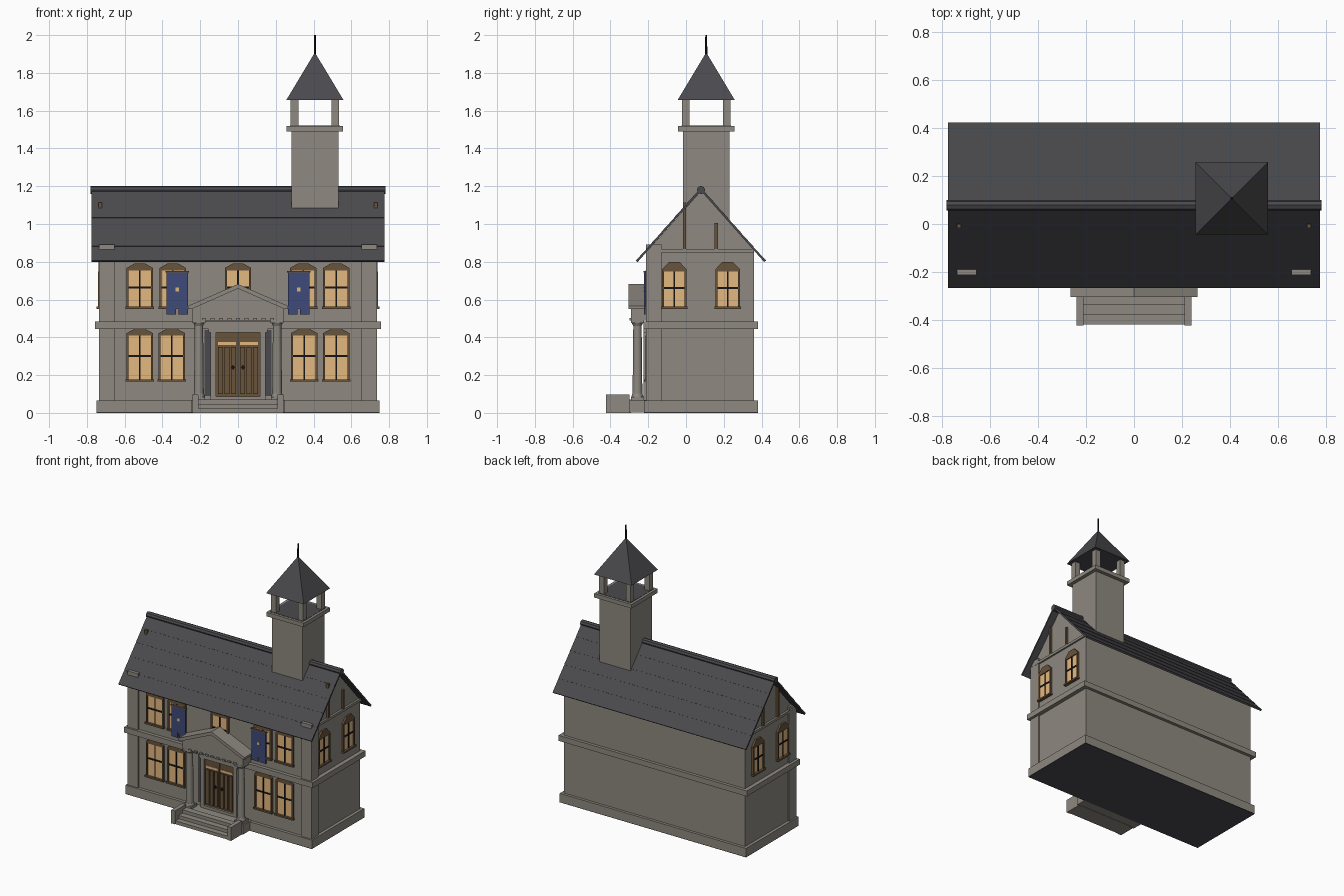
import bpy, bmesh, math
from mathutils import Matrix

if "Cube" in bpy.data.objects:
    bpy.data.objects.remove(bpy.data.objects["Cube"])


def mat(name, r, g, b):
    lin = [((c / 255 + 0.055) / 1.055) ** 2.4 for c in (r, g, b)]
    m = bpy.data.materials.new(name)
    m.diffuse_color = (*lin, 1)
    m.use_nodes = True
    m.node_tree.nodes["Principled BSDF"].inputs["Base Color"].default_value = m.diffuse_color
    return m


STONE = mat("grey_stone", 142, 137, 128)
SLATE = mat("dark_slate", 74, 73, 77)
WOOD = mat("brown_wood", 104, 83, 59)
GLOW = mat("warm_glass", 228, 184, 128)
BLACK = mat("black_iron", 20, 20, 22)
BLUE = mat("blue_cloth", 62, 74, 120)
GOLD = mat("pale_gold", 215, 185, 120)

WX, WF, WB = 0.726, -0.2, 0.36      # wall half width, front and back

# Maps from (u along the wall, v up, d outward) to world space
def front(u, v, d): return (u, WF - d, v)
def right(u, v, d): return (WX + d, u, v)
def left(u, v, d): return (-WX - d, u, v)
def along_x(u, v, d): return (d, u, v)


def finish(name, bm, m):
    bmesh.ops.recalc_face_normals(bm, faces=bm.faces)
    me = bpy.data.meshes.new(name)
    bm.to_mesh(me)
    bm.free()
    me.materials.append(m)
    ob = bpy.data.objects.new(name, me)
    bpy.context.collection.objects.link(ob)
    return ob


def prism(name, pts, d0, d1, m, place):
    bm = bmesh.new()
    a = [bm.verts.new(place(u, v, d0)) for u, v in pts]
    b = [bm.verts.new(place(u, v, d1)) for u, v in pts]
    bm.faces.new(a)
    bm.faces.new(b[::-1])
    n = len(pts)
    for i in range(n):
        bm.faces.new((a[i], b[i], b[(i + 1) % n], a[(i + 1) % n]))
    return finish(name, bm, m)


def slab(name, u0, u1, v0, v1, d0, d1, m, place):
    return prism(name, [(u0, v0), (u1, v0), (u1, v1), (u0, v1)], d0, d1, m, place)


def box(name, x0, x1, y0, y1, z0, z1, m):
    return slab(name, y0, y1, z0, z1, x0, x1, m, along_x)


def cone(name, x, y, z0, z1, r0, r1, m, sides=16, turn=0.0):
    bm = bmesh.new()
    bmesh.ops.create_cone(bm, cap_ends=True, segments=sides, radius1=r0, radius2=r1, depth=z1 - z0,
                          matrix=Matrix.Translation((x, y, (z0 + z1) / 2)) @ Matrix.Rotation(turn, 4, 'Z'))
    ob = finish(name, bm, m)
    if sides > 8:
        for p in ob.data.polygons:
            p.use_smooth = len(p.vertices) == 4
    return ob


def window(place, c, z0, spring, top, w):
    h = w / 2
    slab("window_glass", c - h, c + h, z0, spring + 0.005, 0, 0.006, GLOW, place)
    for s in (-1, 1):
        slab("window_jamb", c + s * h, c + s * (h + 0.011), z0, spring, 0, 0.014, WOOD, place)
    k = h + 0.011
    prism("window_arch", [(c - k, spring), (c + k, spring), (c + k, spring + 0.012), (c + h * 0.5, top),
                          (c - h * 0.5, top), (c - k, spring + 0.012)], 0, 0.013, WOOD, place)
    slab("window_sill", c - k - 0.005, c + k + 0.005, z0 - 0.012, z0, 0, 0.022, WOOD, place)
    slab("window_post", c - 0.004, c + 0.004, z0, spring, 0.004, 0.011, BLACK, place)
    zm = z0 + (spring - z0) * 0.53
    slab("window_bar", c - h, c + h, zm - 0.005, zm + 0.005, 0.004, 0.0105, BLACK, place)


# Main body, plinth and string course
box("walls", -WX, WX, WF, WB, 0.03, 0.85, STONE)
box("plinth", -0.748, 0.748, -0.222, 0.38, 0.004, 0.065, STONE)
box("ground_slab", -0.748, 0.748, -0.222, 0.38, 0, 0.004, SLATE)
box("string_course", -0.756, 0.756, -0.225, 0.382, 0.445, 0.485, STONE)
box("wall_top_beam", -0.738, 0.738, WF, WB, 0.85, 0.868, STONE)
prism("gable_wall", [(WF, 0.86), (WB, 0.86), (0.08, 1.175)], -WX + 0.003, WX - 0.003, STONE, along_x)
for s in (-1, 1):
    box("corner_pilaster", s * 0.655, s * 0.737, -0.212, -0.13, 0.05, 0.892, STONE)
    box("gable_post_tall", s * 0.72, s * 0.738, -0.017, 0.0, 0.868, 1.115, WOOD)
    box("gable_post_short", s * 0.72, s * 0.738, 0.152, 0.169, 0.868, 1.005, WOOD)

# Roof: two slabs of slightly stepped courses and a ridge roll
RY, RZ, RUN, RISE, N = 0.079, 1.177, 0.336, 0.378, 5
L = math.hypot(RUN, RISE)
for s, side in ((-1, "front"), (1, "back")):
    def on_slope(t, off):
        return (RY + s * (RUN * t + RISE / L * off), RZ - RISE * t + RUN / L * off)
    pts = [on_slope(1, -0.001), on_slope(0, -0.001)]
    for i in range(N):
        pts += [on_slope(i / N, 0.0095), on_slope((i + 1) / N, 0.0115)]
    prism("roof_" + side, pts, -0.775, 0.775, SLATE, along_x)
prism("ridge_roll", [(RY + 0.022 * math.cos(a * math.pi / 4), 1.18 + 0.022 * math.sin(a * math.pi / 4))
                     for a in range(8)], -0.78, 0.78, SLATE, along_x)

# Bell tower
TX, TY = 0.407, 0.107
def tower_box(name, h, z0, z1, m):
    box(name, TX - h, TX + h, TY - h, TY + h, z0, z1, m)
tower_box("tower_shaft", 0.124, 0.95, 1.495, STONE)
tower_box("tower_cornice", 0.15, 1.49, 1.519, STONE)
tower_box("belfry_floor", 0.132, 1.518, 1.521, SLATE)
for sx in (-1, 1):
    for sy in (-1, 1):
        cx, cy = TX + sx * 0.108, TY + sy * 0.108
        box("belfry_post", cx - 0.02, cx + 0.02, cy - 0.02, cy + 0.02, 1.51, 1.662, STONE)
cone("tower_roof", TX, TY, 1.657, 1.908, 0.151 * math.sqrt(2), 0.0, SLATE, 4, math.pi / 4)
cone("spire_rod", TX, TY, 1.88, 2.0, 0.006, 0.005, BLACK, 8)

# Windows
for x in (-0.52, -0.35, 0.35, 0.52):
    window(front, x, 0.177, 0.41, 0.444, 0.118)
for x in (-0.52, -0.345, 0, 0.345, 0.52):
    window(front, x, 0.562, 0.755, 0.79, 0.118)
for place in (left, right):
    for y in (-0.062, 0.22):
        window(place, y, 0.562, 0.748, 0.8, 0.108)

# Hanging banners with split tails
for s in (-1, 1):
    c = s * 0.322
    slab("banner_rod", c - 0.062, c + 0.062, 0.742, 0.75, 0.012, 0.026, WOOD, front)
    prism("banner", [(c - 0.056, 0.742), (c - 0.056, 0.52), (c - 0.006, 0.52), (c - 0.006, 0.56),
                     (c + 0.006, 0.56), (c + 0.006, 0.52), (c + 0.056, 0.52), (c + 0.056, 0.742)],
          0.0155, 0.0235, BLUE, front)
    slab("banner_emblem", c - 0.01, c + 0.01, 0.643, 0.664, 0.0235, 0.027, GOLD, front)

# Double door with surround and dark side recesses
for s in (-1, 1):
    slab("door_leaf", s * 0.002, s * 0.117, 0.085, 0.43, 0, 0.01, WOOD, front)
    for i in range(3):
        u = 0.01 + i * 0.035
        slab("door_panel", s * u, s * (u + 0.026), 0.1, 0.35, 0.01, 0.02, WOOD, front)
    slab("door_light", s * 0.01, s * 0.105, 0.36, 0.376, 0.01, 0.014, GLOW, front)
    prism("door_handle", [(s * 0.015, 0.241), (s * 0.026, 0.226), (s * 0.037, 0.241), (s * 0.026, 0.256)],
          0.01, 0.026, BLACK, front)
    slab("door_jamb", s * 0.117, s * 0.145, 0.065, 0.43, 0, 0.024, STONE, front)
    slab("door_side_panel", s * 0.145, s * 0.178, 0.09, 0.44, 0, 0.006, SLATE, front)
slab("door_lintel", -0.155, 0.155, 0.425, 0.45, 0, 0.026, STONE, front)
slab("door_sill", -0.12, 0.12, 0.065, 0.087, 0, 0.025, STONE, front)

# Porch floor, steps, cheek blocks and columns
box("porch_floor", -0.25, 0.25, -0.3, WF, 0.002, 0.067, STONE)
for i, y in enumerate((-0.418, -0.378, -0.335)):
    box("step", -0.212, 0.212, y, -0.29, 0, 0.024 * (i + 1), STONE)
for s in (-1, 1):
    box("step_cheek", s * 0.21, s * 0.24, -0.423, -0.298, 0, 0.097, STONE)
    x, y = s * 0.207, -0.257
    box("column_plinth", x - 0.033, x + 0.033, y - 0.033, y + 0.033, 0.065, 0.085, STONE)
    cone("column_foot", x, y, 0.085, 0.102, 0.032, 0.027, STONE)
    cone("column_shaft", x, y, 0.1, 0.465, 0.026, 0.022, STONE)
    cone("column_capital", x, y, 0.46, 0.478, 0.022, 0.031, STONE)
    box("column_abacus", x - 0.034, x + 0.034, y - 0.034, y + 0.034, 0.477, 0.492, STONE)

# Entablature, dentils and pediment
box("entablature", -0.243, 0.243, -0.29, WF, 0.49, 0.552, STONE)
for i in range(9):
    u = -0.18 + i * 0.045
    box("dentil", u - 0.011, u + 0.011, -0.298, -0.288, 0.49, 0.503, STONE)
prism("pediment_face", [(-0.245, 0.55), (0.245, 0.55), (0, 0.662)], 0, 0.09, STONE, front)
for s in (-1, 1):
    prism("raking_cornice", [(s * 0.265, 0.55), (s * 0.265, 0.566), (0, 0.682), (0, 0.658), (s * 0.245, 0.55)],
          0, 0.105, STONE, front)
